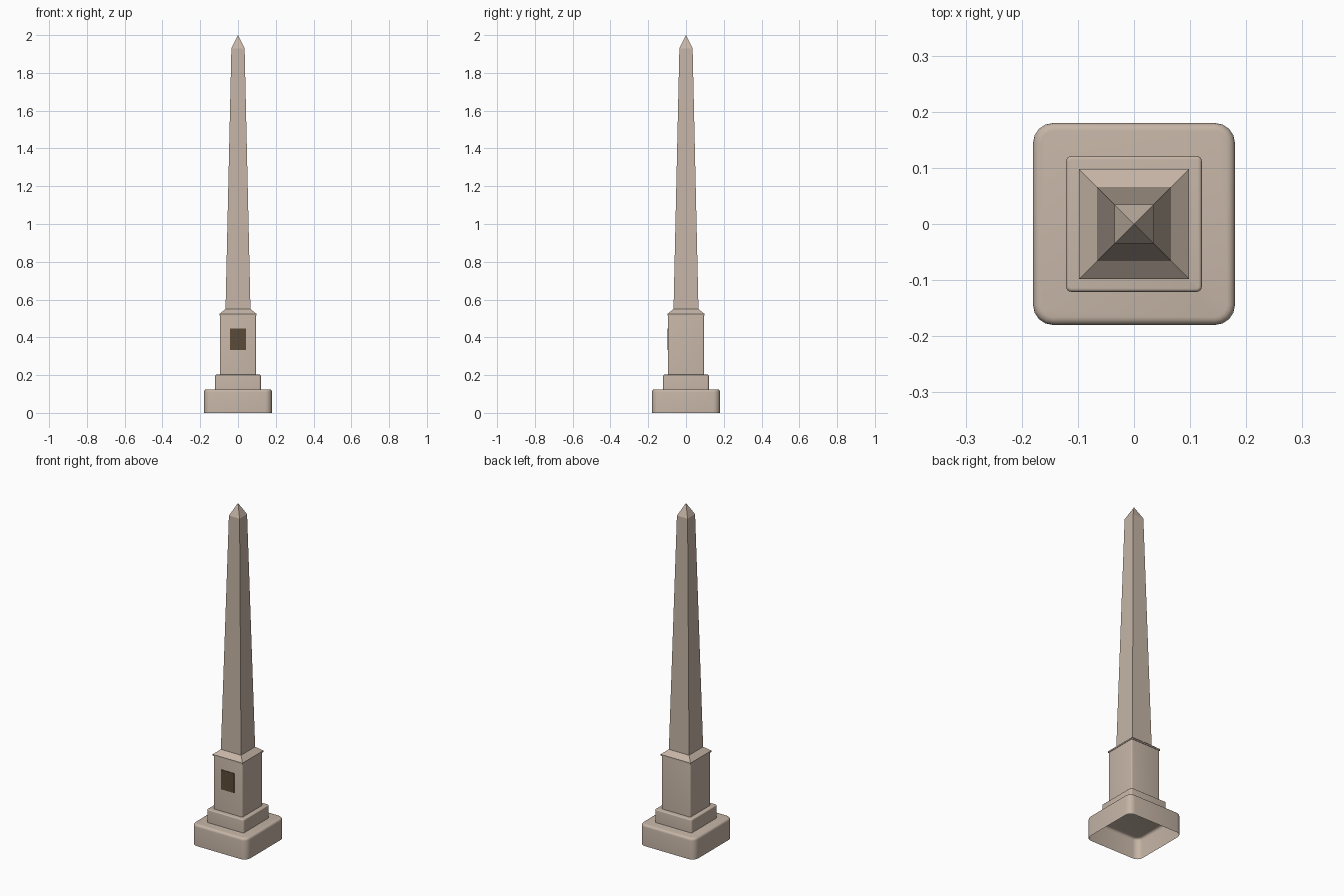
import bpy, bmesh, math

if "Cube" in bpy.data.objects:
    bpy.data.objects.remove(bpy.data.objects["Cube"])


def material(name, rgb):
    m = bpy.data.materials.new(name)
    m.diffuse_color = (*rgb, 1)
    m.use_nodes = True
    m.node_tree.nodes["Principled BSDF"].inputs["Base Color"].default_value = m.diffuse_color
    return m


stone = material("warm stone", (0.56, 0.46, 0.38))
dark = material("dark bronze", (0.105, 0.07, 0.04))


def finish(name, bm, mat, smooth=False):
    bmesh.ops.recalc_face_normals(bm, faces=bm.faces)
    me = bpy.data.meshes.new(name)
    bm.to_mesh(me)
    bm.free()
    me.materials.append(mat)
    ob = bpy.data.objects.new(name, me)
    bpy.context.collection.objects.link(ob)
    if smooth:
        bpy.ops.object.select_all(action='DESELECT')
        ob.select_set(True)
        bpy.context.view_layer.objects.active = ob
        bpy.ops.object.shade_smooth_by_angle(angle=math.radians(35))
    return ob


def ring(bm, half, z, radius=0, seg=4):
    """Square loop, with rounded corners when a radius is given."""
    verts = []
    for k in range(4):
        a0 = k * math.pi / 2
        sx, sy = (1, -1, -1, 1)[k], (1, 1, -1, -1)[k]
        for i in range(seg + 1 if radius else 1):
            a = a0 + i / seg * math.pi / 2
            c = half - radius
            verts.append(bm.verts.new((sx * c + radius * math.cos(a),
                                       sy * c + radius * math.sin(a), z)))
    return verts


def loft(name, rings, mat, cap_bottom=True, cap_top=True, smooth=False):
    """Stack of square rings given as (half width, z, corner radius)."""
    bm = bmesh.new()
    loops = [ring(bm, *r) for r in rings]
    for a, b in zip(loops, loops[1:]):
        n = len(a)
        for i in range(n):
            j = (i + 1) % n
            bm.faces.new((a[i], a[j], b[j], b[i]))
    if cap_bottom:
        bm.faces.new(loops[0][::-1])
    if cap_top:
        bm.faces.new(loops[-1])
    return finish(name, bm, mat, smooth)


def block(name, half, z0, z1, corner, edge, cap_bottom=True):
    """Square block with rounded corners and a rounded top edge."""
    rings = [(half, z0, corner)]
    for i in range(5):
        a = i / 4 * math.pi / 2
        inset = edge * (1 - math.cos(a))
        rings.append((half - inset, z1 - edge + edge * math.sin(a), corner - inset))
    return loft(name, rings, stone, cap_bottom, True, True)


# Stepped foot: hollow rounded base, then a smaller plinth
block("base", 0.18, 0, 0.125, 0.036, 0.014, cap_bottom=False)
block("plinth", 0.121, 0.125, 0.202, 0.010, 0.006)

# Pedestal with softened corners under a sloped cap
block("pedestal", 0.095, 0.202, 0.52, 0.006, 0.004)
loft("pedestal_cap", [(0.098, 0.516, 0), (0.098, 0.524, 0), (0.066, 0.55, 0)], stone)

# Tapered shaft and pointed tip
loft("shaft", [(0.066, 0.55, 0), (0.035, 1.93, 0)], stone, cap_top=False)
bm = bmesh.new()
foot = ring(bm, 0.035, 1.93)
apex = bm.verts.new((0, 0, 2))
for i in range(4):
    bm.faces.new((foot[i], foot[(i + 1) % 4], apex))
finish("tip", bm, stone)

# Plaque on the front of the pedestal
bm = bmesh.new()
bmesh.ops.create_cube(bm, size=1)
for v in bm.verts:
    v.co = (v.co.x * 0.084, -0.0955 + v.co.y * 0.005, 0.39 + v.co.z * 0.116)
finish("plaque", bm, dark)
